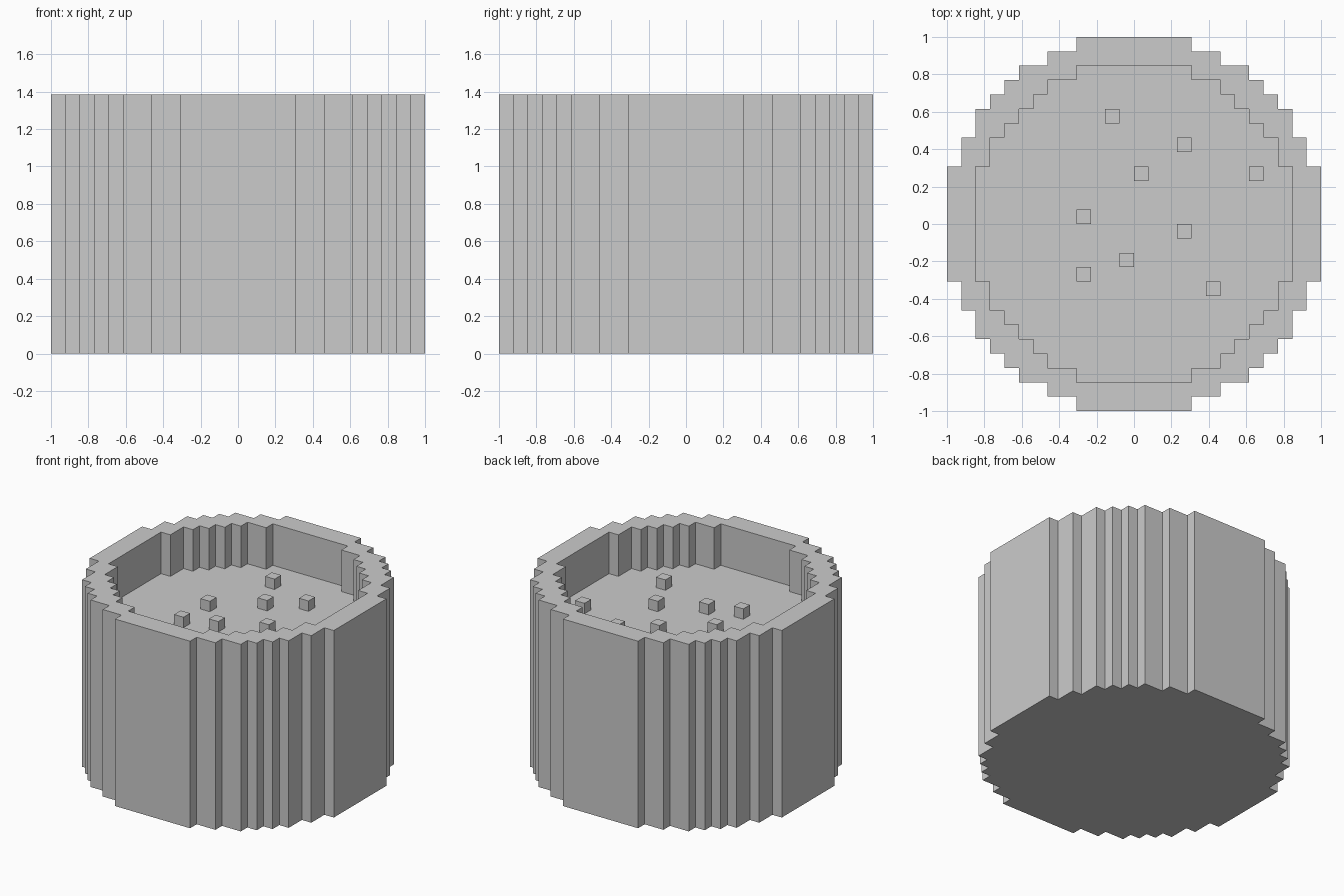
import bpy, bmesh

if "Cube" in bpy.data.objects:
    bpy.data.objects.remove(bpy.data.objects["Cube"])

U = 1 / 13                       # one block
HEIGHT, FLOOR = 18, 14           # rim and inner floor levels, in blocks

# Outward corners of one quadrant of each stepped circle
OUTER = [(13, 4), (12, 6), (11, 8), (10, 9), (9, 10), (8, 11), (6, 12), (4, 13)]
INNER = [(11, 4), (10, 6), (9, 7), (8, 8), (7, 9), (6, 10), (4, 11)]
BLOCKS = [(-1.5, 7.5), (3.5, 5.5), (0.5, 3.5), (8.5, 3.5), (-3.5, 0.5),
          (3.5, -0.5), (-0.5, -2.5), (-3.5, -3.5), (5.5, -4.5)]


def stepped_ring(corners):
    quad = [corners[0]]
    for (_, y0), (x1, y1) in zip(corners, corners[1:]):
        quad += [(x1, y0), (x1, y1)]
    ring = []
    for _ in range(4):
        ring += quad
        quad = [(-y, x) for x, y in quad]
    return ring


def make_object(name, bm):
    bmesh.ops.recalc_face_normals(bm, faces=bm.faces)
    mesh = bpy.data.meshes.new(name)
    bm.to_mesh(mesh)
    bm.free()
    obj = bpy.data.objects.new(name, mesh)
    bpy.context.collection.objects.link(obj)
    return obj


def tube_wall(bm, ring, z_cap, z_open):
    """Vertical wall closed at z_cap; returns the edges of its open end."""
    cap = [bm.verts.new((x * U, y * U, z_cap * U)) for x, y in ring]
    top = [bm.verts.new((x * U, y * U, z_open * U)) for x, y in ring]
    bm.faces.new(cap)
    n = len(ring)
    for i in range(n):
        j = (i + 1) % n
        bm.faces.new((cap[i], cap[j], top[j], top[i]))
    return [bm.edges.get((top[i], top[(i + 1) % n])) for i in range(n)]


# Tub: outer wall with base, inner wall with floor, flat rim between them
bm = bmesh.new()
rim = tube_wall(bm, stepped_ring(OUTER), 0, HEIGHT)
rim += tube_wall(bm, stepped_ring(INNER), FLOOR, HEIGHT)
bmesh.ops.triangle_fill(bm, edges=rim, use_beauty=True, normal=(0, 0, 1))
make_object("tub", bm)

# Small cubes standing on the inner floor
for i, (x, y) in enumerate(BLOCKS):
    bm = bmesh.new()
    bmesh.ops.create_cube(bm, size=U)
    cube = make_object(f"floor_cube_{i + 1}", bm)
    cube.location = (x * U, y * U, (FLOOR + 0.5) * U)
